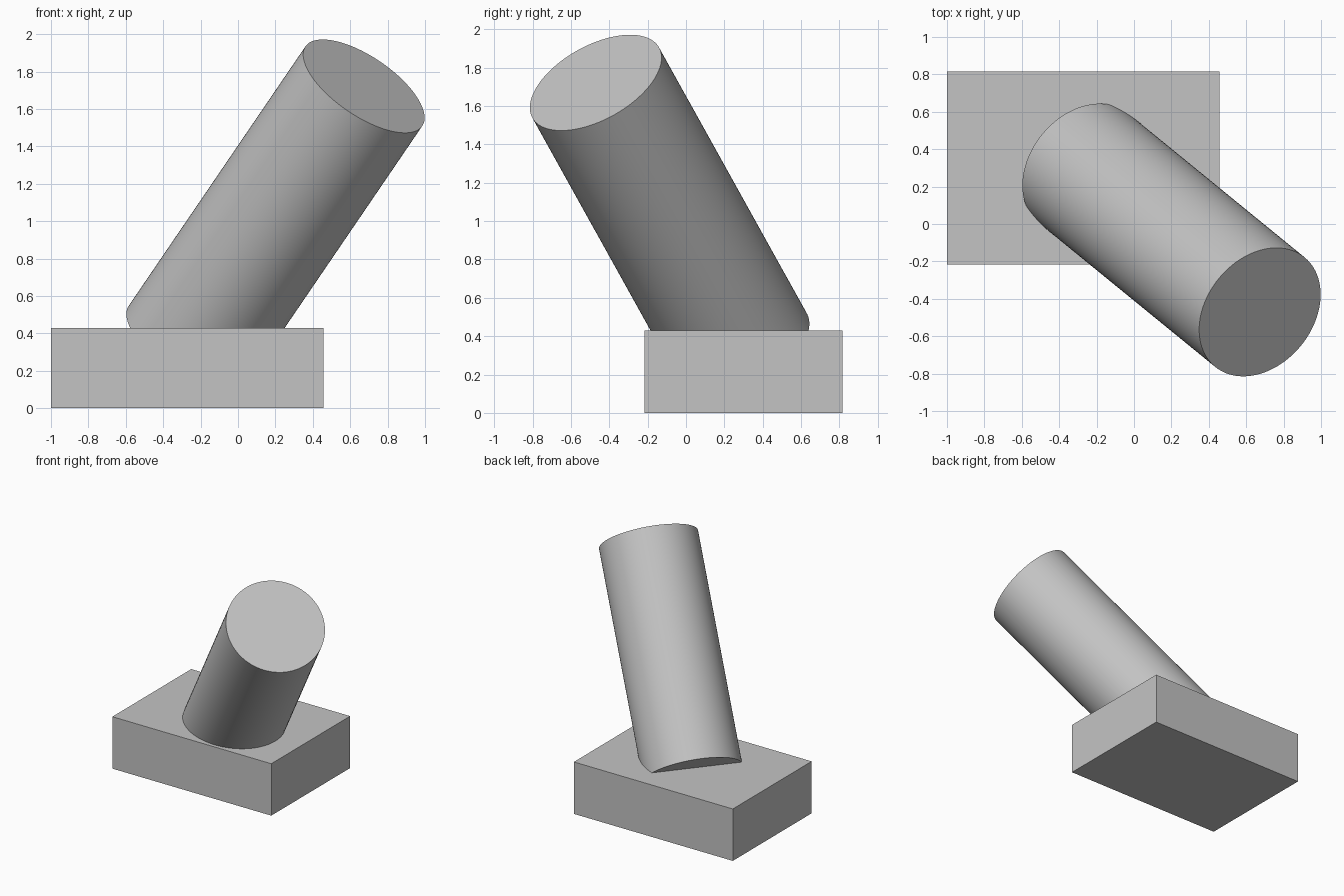
import bpy
from mathutils import Vector

if "Cube" in bpy.data.objects:
    bpy.data.objects.remove(bpy.data.objects["Cube"], do_unlink=True)

# Single plain grey
grey = bpy.data.materials.new("plain_grey")
grey.use_nodes = True
colour = (0.55, 0.55, 0.55, 1)
grey.diffuse_color = colour
grey.node_tree.nodes["Principled BSDF"].inputs["Base Color"].default_value = colour


def finish(name):
    obj = bpy.context.object
    obj.name = name
    obj.data.materials.append(grey)
    return obj


# Rectangular base block
low = Vector((-1, -0.216, 0))
high = Vector((0.456, 0.816, 0.43))
bpy.ops.mesh.primitive_cube_add(size=1, location=(low + high) / 2)
base = finish("base_block")
base.scale = high - low
bpy.ops.object.transform_apply(location=False, rotation=False, scale=True)

# Leaning cylinder, its lower end partly sunk into the block
bottom = Vector((-0.272, 0.30, 0.335))
top = Vector((0.673, -0.471, 1.722))
axis = top - bottom
bpy.ops.mesh.primitive_cylinder_add(
    vertices=96, radius=0.378, depth=axis.length,
    location=(bottom + top) / 2,
    rotation=axis.to_track_quat("Z", "Y").to_euler())
finish("leaning_cylinder")
bpy.ops.object.shade_smooth_by_angle()
